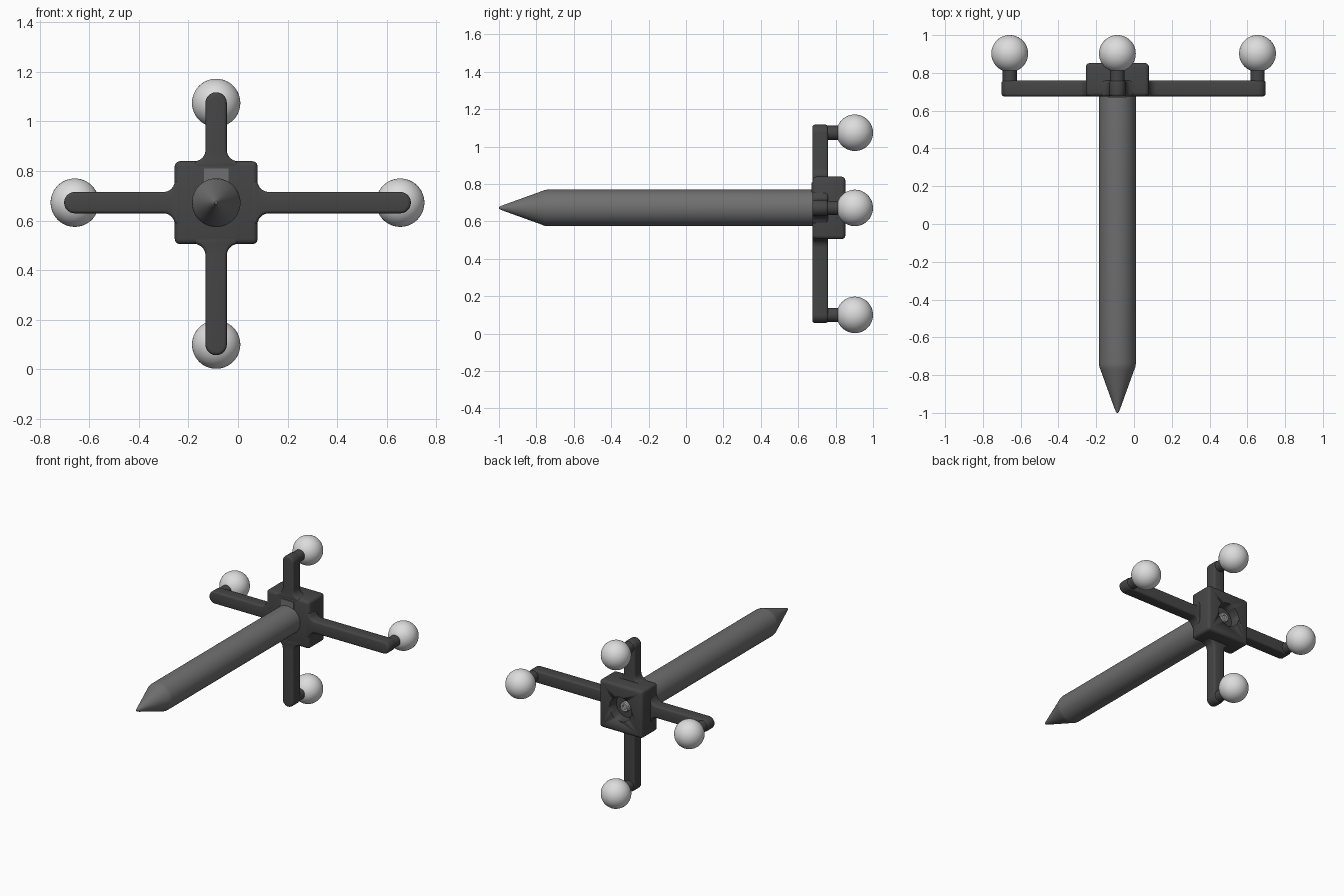
import bpy, bmesh, math
from mathutils import Vector, Matrix

if "Cube" in bpy.data.objects:
    bpy.data.objects.remove(bpy.data.objects["Cube"])

CX, CZ = -0.088, 0.672          # tool axis
Y0, Y1, YB = 0.676, 0.76, 0.852  # front face, arm back, block back


def material(name, v):
    m = bpy.data.materials.new(name)
    m.diffuse_color = (v, v, v, 1)
    m.use_nodes = True
    m.node_tree.nodes["Principled BSDF"].inputs["Base Color"].default_value = m.diffuse_color
    return m


DARK = material("dark plastic", 0.06)
GREY = material("grey shaft", 0.16)
WHITE = material("marker white", 0.72)
STEEL = material("screw steel", 0.45)


def finish(bm, name, mat, bevel=0, segs=3):
    bmesh.ops.recalc_face_normals(bm, faces=bm.faces)
    me = bpy.data.meshes.new(name)
    bm.to_mesh(me)
    bm.free()
    me.materials.append(mat)
    ob = bpy.data.objects.new(name, me)
    bpy.context.collection.objects.link(ob)
    bpy.ops.object.select_all(action='DESELECT')
    bpy.context.view_layer.objects.active = ob
    ob.select_set(True)
    if bevel:
        b = ob.modifiers.new("bevel", 'BEVEL')
        b.width, b.segments, b.limit_method = bevel, segs, 'ANGLE'
        b.angle_limit = math.radians(50)
        bpy.ops.object.modifier_apply(modifier="bevel")
    bpy.ops.object.shade_smooth_by_angle(angle=math.radians(35))
    return ob


def lathe(name, mat, profile, x=CX, z=CZ, steps=48):
    """Spin (radius, y) points about an axis along y."""
    bm = bmesh.new()
    vs = [bm.verts.new((x + r, y, z)) for r, y in profile]
    es = [bm.edges.new(p) for p in zip(vs, vs[1:])]
    bmesh.ops.spin(bm, geom=vs + es, cent=(x, 0, z), axis=(0, 1, 0),
                   angle=math.tau, steps=steps)
    bmesh.ops.remove_doubles(bm, verts=bm.verts, dist=1e-5)
    return finish(bm, name, mat)


def box(name, mat, lo, hi, bevel=0):
    bm = bmesh.new()
    lo, hi = Vector(lo), Vector(hi)
    mat4 = Matrix.Translation((lo + hi) / 2) @ Matrix.Diagonal((*(hi - lo), 1))
    bmesh.ops.create_cube(bm, size=1, matrix=mat4)
    return finish(bm, name, mat, bevel)


# shaft with pointed tip
lathe("pointer_shaft", GREY, [(0, -1), (0.006, -0.998), (0.016, -0.975), (0.088, -0.775),
                              (0.095, -0.758), (0.098, -0.74), (0.098, 0.70), (0, 0.70)])

# hub block with a round recess in the back
H = 0.167
hub = box("hub_block", DARK, (CX - H, Y0, CZ - H), (CX + H, YB, CZ + H), 0.02)
cutter = lathe("recess_cutter", DARK, [(0, 0.785), (0.08, 0.785), (0.088, 0.9), (0, 0.9)])
bpy.context.view_layer.objects.active = hub
cut = hub.modifiers.new("recess", 'BOOLEAN')
cut.operation, cut.object = 'DIFFERENCE', cutter
bpy.ops.object.modifier_apply(modifier="recess")
bpy.data.objects.remove(cutter)

# socket screw in the recess
lathe("hub_screw", STEEL, [(0, 0.78), (0.034, 0.78), (0.034, 0.808), (0.029, 0.814),
                           (0.016, 0.814), (0.016, 0.798), (0, 0.798)], steps=24)

# locating key above the shaft
box("key", GREY, (CX - 0.049, Y0 - 0.005, CZ + 0.06), (CX + 0.049, Y0 + 0.03, CZ + 0.137))

# arms: flared at the hub, round at the end, with a peg and marker ball
W, F = 0.043, 0.045


def arm(name, angle, ball):
    end = ball
    half = [(H - 0.03, W + F), (H - 0.003, W + F)]
    for i in range(1, 7):
        t = i * math.pi / 12
        half.append((H + F - F * math.cos(t), W + F - F * math.sin(t)))
    for i in range(0, 8):
        t = math.pi / 2 - i * math.pi / 16
        half.append((end + W * math.cos(t), W * math.sin(t)))
    outline = half + [(end + W, 0)] + [(u, -v) for u, v in reversed(half)]
    c, s = math.cos(angle), math.sin(angle)
    bm = bmesh.new()
    f = bm.faces.new([bm.verts.new((CX + u * c - v * s, Y0, CZ + u * s + v * c))
                      for u, v in outline])
    r = bmesh.ops.extrude_face_region(bm, geom=[f])
    bmesh.ops.translate(bm, vec=(0, Y1 - Y0, 0),
                        verts=[v for v in r["geom"] if isinstance(v, bmesh.types.BMVert)])
    finish(bm, name + "_arm", DARK, 0.022)
    x, z = CX + ball * c, CZ + ball * s
    lathe(name + "_peg", DARK, [(0, 0.70), (0.038, 0.70), (0.038, 0.84), (0, 0.84)], x, z, 24)
    R = 0.0975
    pts = [(R * math.sin(math.pi * i / 24), 0.9025 - R * math.cos(math.pi * i / 24))
           for i in range(25)]
    lathe(name + "_marker_ball", WHITE, pts, x, z)


arm("right", 0, 0.742)
arm("top", math.pi / 2, 0.402)
arm("left", math.pi, 0.57)
arm("bottom", -math.pi / 2, 0.572)
